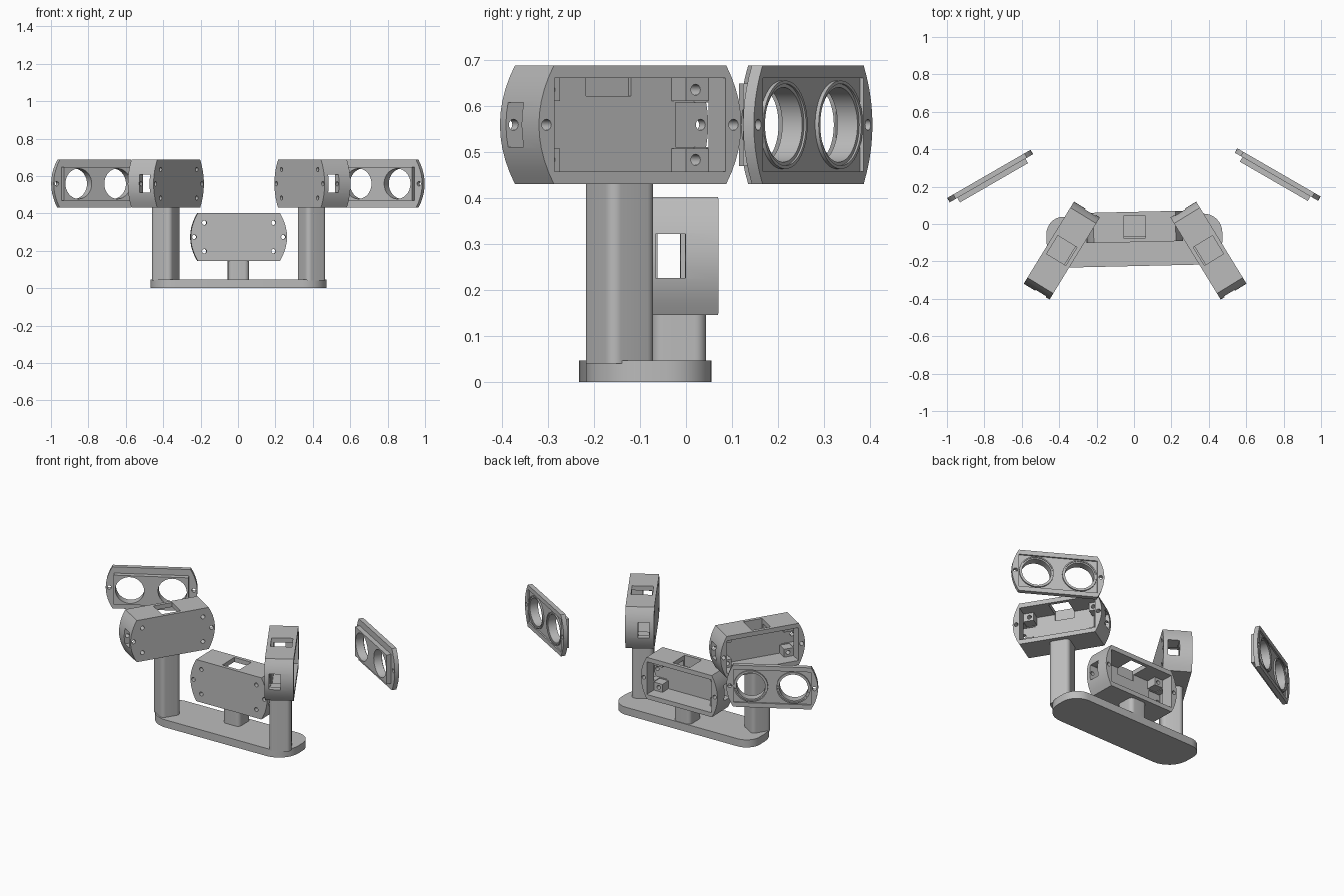
import bpy, bmesh, math
from mathutils import Matrix, Vector

if "Cube" in bpy.data.objects:
    bpy.data.objects.remove(bpy.data.objects["Cube"], do_unlink=True)

grey = bpy.data.materials.new("plain_grey")
grey.use_nodes = True
COLOR = (0.5, 0.5, 0.5, 1)
grey.diffuse_color = COLOR
grey.node_tree.nodes["Principled BSDF"].inputs["Base Color"].default_value = COLOR

HALF_W, HALF_H, BULGE = 0.2575, 0.1285, 0.038   # outline shared by housings and lids
CAV_W, CAV_H = 0.218, 0.101                     # inner opening


def make(name, bm):
    bmesh.ops.recalc_face_normals(bm, faces=bm.faces[:])
    mesh = bpy.data.meshes.new(name)
    bm.to_mesh(mesh)
    bm.free()
    mesh.materials.append(grey)
    ob = bpy.data.objects.new(name, mesh)
    bpy.context.collection.objects.link(ob)
    return ob


def extrude(name, points, direction):
    """Solid from a flat outline pushed along a direction."""
    bm = bmesh.new()
    face = bm.faces.new([bm.verts.new(p) for p in points])
    new = bmesh.ops.extrude_face_region(bm, geom=[face])["geom"]
    bmesh.ops.translate(bm, vec=direction, verts=[v for v in new if isinstance(v, bmesh.types.BMVert)])
    return make(name, bm)


def box(x0, x1, y0, y1, z0, z1):
    pts = [(x0, y0, z0), (x1, y0, z0), (x1, y1, z0), (x0, y1, z0)]
    return extrude("block", pts, Vector((0, 0, z1 - z0)))


def rod(x, z, r, y0, y1, sides=16):
    """Cylinder along y."""
    bm = bmesh.new()
    m = Matrix.Translation((x, (y0 + y1) / 2, z)) @ Matrix.Rotation(math.pi / 2, 4, "X")
    bmesh.ops.create_cone(bm, cap_ends=True, segments=sides, radius1=r, radius2=r,
                          depth=y1 - y0, matrix=m)
    return make("rod", bm)


def combine(ob, tool, op="DIFFERENCE"):
    mod = ob.modifiers.new("cut", "BOOLEAN")
    mod.operation, mod.object, mod.solver = op, tool, "EXACT"
    graph = bpy.context.evaluated_depsgraph_get()
    graph.update()
    result = bpy.data.meshes.new_from_object(ob.evaluated_get(graph))
    ob.modifiers.clear()
    ob.data = result
    bpy.data.objects.remove(tool, do_unlink=True)


def smooth(ob):
    bpy.ops.object.select_all(action="DESELECT")
    ob.select_set(True)
    bpy.context.view_layer.objects.active = ob
    bpy.ops.object.shade_smooth_by_angle(angle=math.radians(30))


def capsule_slab(name, y0, y1):
    """Flat top and bottom, gently bowed ends."""
    pts, n = [], 10
    for side in (1, -1):
        for i in range(n + 1):
            t = -1 + 2 * i / n
            pts.append((side * (HALF_W - BULGE * t * t), y0, side * t * HALF_H))
    return extrude(name, pts, Vector((0, y1 - y0, 0)))


def rounded(name, w, d, z0, z1, radii, at, angle):
    """Upright rounded block; radii for back-left, back-right, front-right, front-left."""
    pts, n = [], 8
    for k, (sx, sy) in enumerate(((1, 1), (-1, 1), (-1, -1), (1, -1))):
        r = radii[k]
        for i in range(n + 1):
            a = math.pi / 2 * (k + i / n)
            pts.append((sx * (w / 2 - r) + r * math.cos(a),
                        sy * (d / 2 - r) + r * math.sin(a), z0))
    ob = extrude(name, pts, Vector((0, 0, z1 - z0)))
    ob.location = (at[0], at[1], 0)
    ob.rotation_euler.z = math.radians(angle)
    smooth(ob)
    return ob


# Housing: open at the back, with bosses, windows and screw holes
FRONT, BACK, FLOOR = -0.081, 0.081, -0.05
housing = capsule_slab("center_housing", FRONT, BACK)
combine(housing, box(-CAV_W, CAV_W, FLOOR, 0.2, -CAV_H, CAV_H))
for sx in (-1, 1):
    for sz in (-1, 1):
        xs = sorted((sx * 0.16, sx * 0.225))
        zs = sorted((sz * 0.052, sz * 0.11))
        combine(housing, box(*xs, FLOOR - 0.01, 0.01, *zs), "UNION")
combine(housing, box(-0.057, 0.057, -0.06, 0.06, 0.062, 0.2))
for sx in (-1, 1):
    combine(housing, box(*sorted((sx * 0.17, sx * 0.3)), -0.056, 0.009, -0.048, 0.048))
    combine(housing, rod(sx * 0.238, 0, 0.012, -0.2, 0.2))
    for sz in (-1, 1):
        combine(housing, rod(sx * 0.185, sz * 0.076, 0.012, -0.2, 0.2))
smooth(housing)

# Lid: plate with a locating lip in front, a shallow recess and two collars behind
lid = capsule_slab("left_lid", -0.027, 0)
combine(lid, box(-0.21, 0.21, -0.055, -0.02, -0.09, 0.09), "UNION")
combine(lid, box(-CAV_W, CAV_W, -0.009, 0.05, -CAV_H, CAV_H))
for sx in (-1, 1):
    combine(lid, rod(sx * 0.12, 0, 0.096, -0.02, 0, 48), "UNION")
    combine(lid, rod(sx * 0.12, 0, 0.081, -0.1, 0.1, 48))
    combine(lid, rod(sx * 0.12, 0, 0.089, -0.005, 0.1, 48))
    combine(lid, rod(sx * 0.238, 0, 0.012, -0.1, 0.1))
smooth(lid)


def place(ob, loc, angle, name=None):
    if name:
        ob = ob.copy()
        ob.name = name
        bpy.context.collection.objects.link(ob)
    ob.location = loc
    ob.rotation_euler.z = math.radians(angle)


TILT = 1.3
place(housing, (0.003, -0.016, 0.2735), TILT)
place(housing, (0.398, -0.142, 0.5585), -58.5, "left_housing")
place(housing, (-0.386, -0.142, 0.5585), 58.5, "right_housing")
place(lid, (0.775, 0.276, 0.5585), -30)
place(lid, (-0.776, 0.268, 0.5585), 30, "right_lid")

# Base and posts
rounded("base", 0.94, 0.272, 0, 0.047, (0.1, 0.09, 0.13, 0.13), (0.003, -0.089), TILT)
R = (0.025,) * 4
rounded("center_post", 0.113, 0.118, 0.04, 0.15, R, (0.002, -0.016), TILT)
rounded("left_post", 0.118, 0.122, 0.04, 0.435, R, (0.393, -0.144), -58.5)
rounded("right_post", 0.118, 0.122, 0.04, 0.435, R, (-0.386, -0.144), 58.5)
